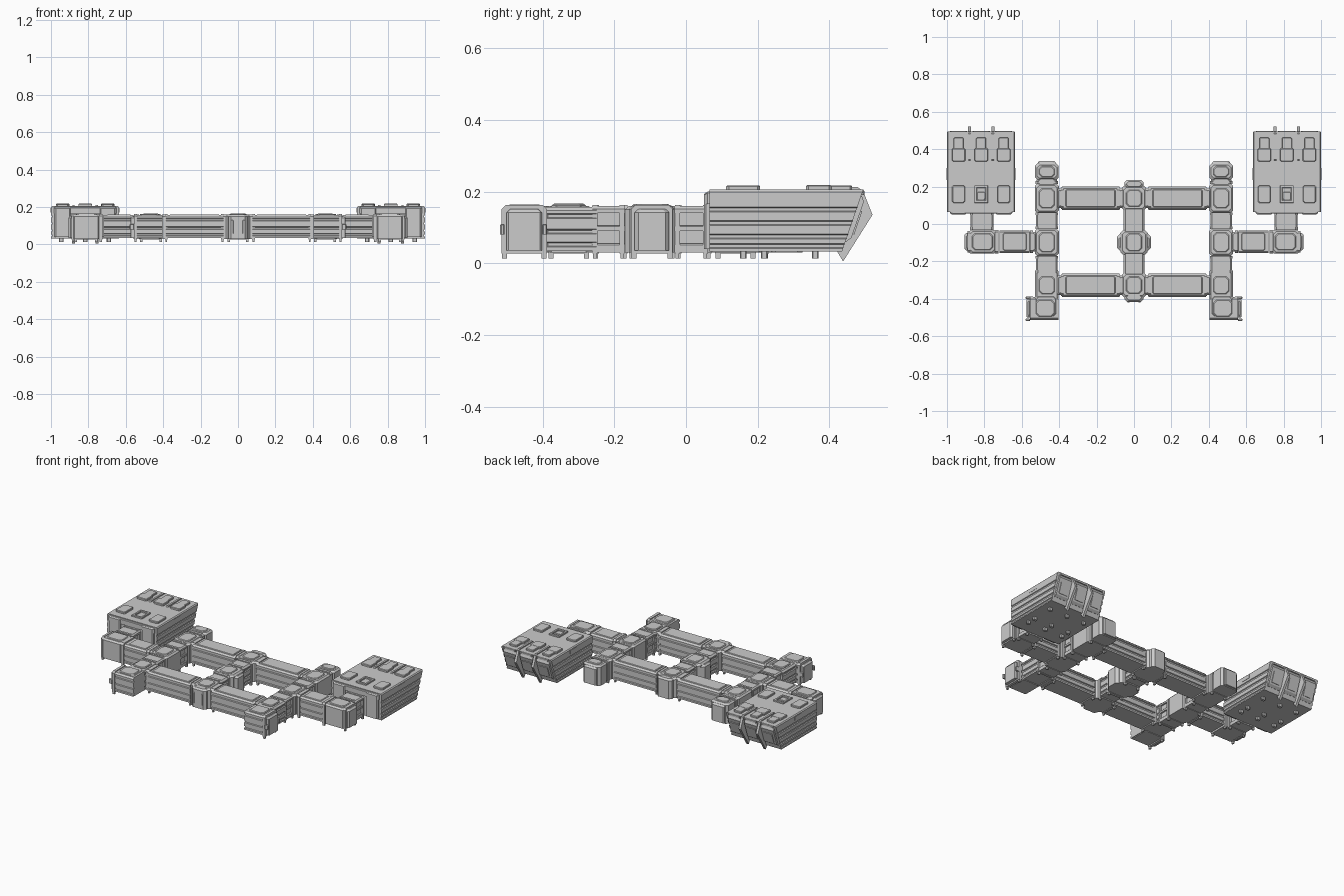
import bpy, bmesh

if "Cube" in bpy.data.objects:
    bpy.data.objects.remove(bpy.data.objects["Cube"])


def finish(name, bm, mirror):
    bmesh.ops.recalc_face_normals(bm, faces=bm.faces)
    me = bpy.data.meshes.new(name)
    bm.to_mesh(me)
    bm.free()
    ob = bpy.data.objects.new(name, me)
    bpy.context.collection.objects.link(ob)
    if mirror:
        m = ob.modifiers.new("mirror", 'MIRROR')
        m.use_mirror_merge = False
    return ob


def loft(name, rings, mirror=True):
    bm = bmesh.new()
    vs = [[bm.verts.new(p) for p in r] for r in rings]
    n = len(vs[0])
    for a, b in zip(vs, vs[1:]):
        for i in range(n):
            bm.faces.new((a[i], a[(i + 1) % n], b[(i + 1) % n], b[i]))
    bm.faces.new(vs[0])
    bm.faces.new(vs[-1])
    return finish(name, bm, mirror)


def prism(name, pts, axis, lo, hi, mirror=True):
    """Extrude a 2D outline along x (outline in y,z) or y (outline in x,z)."""
    put = {'x': lambda p, t: (t, p[0], p[1]), 'y': lambda p, t: (p[0], t, p[1])}[axis]
    return loft(name, [[put(p, t) for p in pts] for t in (lo, hi)], mirror)


def block(name, x0, x1, y0, y1, z0=.03, z1=.16, c=.012, t=.01, mirror=True):
    """Box with corner cuts c in plan and a bevelled roof edge t."""
    def ring(i, z):
        a, b, d, e = x0 + i, x1 - i, y0 + i, y1 - i
        return [(a + c, d, z), (b - c, d, z), (b, d + c, z), (b, e - c, z),
                (b - c, e, z), (a + c, e, z), (a, e - c, z), (a, d + c, z)]
    return loft(name, [ring(0, z0), ring(0, z1 - t), ring(t, z1)], mirror)


def grooved(c, w, z0, z1, grooves, top, g=.006):
    """Corridor section: side walls with horizontal grooves, bevelled roof."""
    half = [(w, z0)]
    for z in grooves:
        half += [(w, z - .007), (w - g, z - .004), (w - g, z + .004), (w, z + .007)]
    half += [(w, z1 - top), (w - top, z1)]
    return [(c + x, z) for x, z in half] + [(c - x, z) for x, z in reversed(half)]


def corridor(name, axis, c, w, lo, hi, mirror=True):
    prism(name, grooved(c, w, .034, .157, (.052, .088, .132), .01), axis, lo, hi, mirror)


def collar(name, axis, c, w, at, mirror=True, d=.009):
    """Frame round a joint with two small feet under it."""
    prism(name, grooved(c, w, .027, .163, (), .012), axis, at - d, at + d, mirror)
    for s in (-1, 1):
        m = c + s * (w - .008)
        prism(name + "_foot", [(m - .007, .013), (m + .007, .013), (m + .007, .04), (m - .007, .04)],
              axis, at - d * .7, at + d * .7, mirror)


def window_joint(name, axis, c, w, lo, hi):
    """Joint with two rows of recessed windows between frames."""
    prism(name + "_core", grooved(c, w - .012, .03, .155, (), .008), axis, lo, hi)
    prism(name + "_sill", grooved(c, w - .002, .03, .055, (), .004), axis, lo, hi)
    prism(name + "_rail", grooved(c, w - .002, .09, .105, (), .003), axis, lo, hi)
    prism(name + "_eave", grooved(c, w - .002, .14, .159, (), .008), axis, lo, hi)
    for at in (lo + .008, hi - .008):
        collar(name + "_frame", axis, c, w, at, d=.007)


# Long side wings
X = .466
corridor("wing_corridor", 'y', X, .063, -.40, -.25)
window_joint("wing_front_joint", 'y', X, .060, -.262, -.17)
block("wing_hub", X - .064, X + .064, -.17, -.025)
window_joint("wing_rear_joint", 'y', X, .060, -.028, .062)
block("wing_rear_hub", X - .064, X + .064, .06, .215)
block("wing_neck", X - .055, X + .055, .2, .25, z1=.155)
block("wing_end_cap", X - .063, X + .063, .235, .325, c=.014)
block("wing_end_door", X - .046, X + .046, .31, .337, .035, .15, c=.006)
collar("wing_end_collar", 'y', X, .06, .222)
for y0, y1 in ((-.15, -.045), (.085, .19), (-.375, -.28), (.25, .31)):
    block("wing_roof_lid", X - .042, X + .042, y0, y1, .15, .165, c=.015, t=.004)

# Front corner modules with outward doors
corridor("corner_module", 'x', -.451, .061, .404, .545)
block("corner_core", .41, .53, -.5, -.38)
collar("corner_collar", 'x', -.451, .063, .548)
block("corner_door", .55, .576, -.5, -.402, .035, .152, c=.005)
for y in (-.512, -.394):
    block("corner_latch", .555, .579, y - .006, y + .006, .08, .11, c=.003, t=.003)
block("corner_roof_lid", .425, .525, -.495, -.405, .15, .164, c=.015, t=.004)

# Cross corridors of the ladder frame
for tag, y in (("rear", .138), ("front", -.327)):
    corridor(tag + "_cross_corridor", 'x', y, .062, .078, .385)
    block(tag + "_cross_neck_inner", .05, .085, y - .052, y + .052, c=.004)
    block(tag + "_cross_neck_outer", .38, .415, y - .052, y + .052, c=.004)
    for x in (.083, .384):
        collar(tag + "_cross_collar", 'x', y, .057, x, d=.007)
    block(tag + "_cross_roof", .1, .365, y - .048, y + .048, .15, .161, c=.006, t=.003)
    block(tag + "_centre_hub", -.065, .065, y - .066, y + .066, mirror=False)
    block(tag + "_centre_lid", -.042, .042, y - .045, y + .045, .15, .166, c=.015, t=.004, mirror=False)

# Central spine
corridor("spine_corridor", 'y', 0, .055, -.27, .08, mirror=False)
block("spine_rear_cap", -.052, .052, .19, .236, c=.014, mirror=False)
block("spine_front_cap", -.052, .052, -.416, -.37, c=.014, mirror=False)
block("spine_bulge", -.09, .09, -.148, -.048, z1=.15, c=.02, mirror=False)
block("spine_bulge_core", -.072, .072, -.165, -.032, c=.014, mirror=False)
block("spine_lid", -.042, .042, -.145, -.05, .15, .165, c=.015, t=.004, mirror=False)
for y in (-.252, -.172, -.022, .062):
    collar("spine_collar", 'y', 0, .057, y, mirror=False)
for s in (-1, 1):
    block("spine_door_trim", s * .03 - .006, s * .03 + .006, -.421, -.40, .06, .13, c=.002, t=.002, mirror=False)

# Outer arms
Y = -.095
block("arm_root", .52, .56, Y - .053, Y + .053, c=.004)
collar("arm_root_collar", 'x', Y, .06, .548)
corridor("arm_corridor", 'x', Y, .061, .56, .72)
block("arm_corridor_roof", .575, .7, Y - .047, Y + .047, .15, .161, c=.006, t=.003)
collar("arm_mid_collar", 'x', Y, .064, .733)
block("arm_hub", .735, .887, Y - .064, Y + .064, c=.014)
block("arm_end_door", .87, .906, Y - .048, Y + .048, .035, .152, c=.01)
collar("arm_end_collar", 'x', Y, .058, .882, d=.007)
block("arm_roof_lid", .755, .865, Y - .045, Y + .045, .15, .165, c=.015, t=.004)
window_joint("hangar_link", 'y', .813, .063, -.032, .062)

# Hangars: grooved hull with a sloped rear face
H0, H1 = .635, 1.0
HC = (H0 + H1) / 2
hull = prism("hangar_hull", grooved(HC, (H1 - H0) / 2, .033, .205, (.048, .075, .112, .15), .006, .005),
             'y', .065, .487)
for v in hull.data.vertices:
    if v.co.y > .3:
        v.co.y = .435 + (v.co.z - .033) * .345


def slope(z, off):
    return (.435 + (z - .033) * .345 + off, z - off * .3)


for x in (.697, .817, .938):
    # Rear bay doors on the slope
    prism("bay_door", [slope(.06, -.01), slope(.06, .002), slope(.075, .012), slope(.175, .012),
                       slope(.188, .002), slope(.188, -.01)], 'x', x - .046, x + .046)
    prism("bay_door_panel", [slope(.085, 0), slope(.085, .016), slope(.15, .016), slope(.15, 0)],
          'x', x - .03, x + .03)
    # Roof panels
    block("roof_panel_rear", x - .036, x + .036, .335, .405, .2, .218, c=.006, t=.003)
    block("roof_panel_rear_tail", x - .027, x + .027, .395, .463, .2, .217, c=.006, t=.003)
    block("eave_tab", x - .04, x + .04, .47, .497, .19, .205, c=.003, t=.003)
for x in (.697, .938):
    block("roof_panel_front", x - .034, x + .034, .112, .207, .2, .217, c=.008, t=.003)
    block("hangar_front_buttress", x - .042, x + .042, .05, .075, .04, .198, c=.006, t=.006)
# Square roof hatch with a rim
for dx, dy, sx, sy in ((-.03, 0, .007, .047), (.03, 0, .007, .047), (0, -.04, .03, .007), (0, .04, .03, .007)):
    block("roof_hatch_rim", .817 + dx - sx, .817 + dx + sx, .16 + dy - sy, .16 + dy + sy,
          .2, .215, c=.001, t=.002)
block("roof_hatch_cover", .795, .839, .13, .17, .2, .208, c=.004, t=.002)

# Fins between bay doors
FIN = [(.465, .2), (.492, .206), (.52, .135), (.438, .005), (.42, .035)]
for x in (.755, .88):
    prism("bay_fin", FIN, 'x', x - .008, x + .008)
    prism("fin_roof_rib", [(.335, .2), (.345, .212), (.48, .212), (.493, .2)], 'x', x - .006, x + .006)

# Hangar side slots, front brow and feet
for x in (H0, H1):
    block("hangar_side_slot", x - .002, x + .002, .235, .3, .172, .196, c=.0005, t=.0005)
block("hangar_front_brow", .65, .985, .056, .075, .165, .2, c=.004, t=.004)
for x in (.69, .817, .945):
    for y in (.16, .218, .36):
        block("hangar_foot", x - .012, x + .012, y - .009, y + .009, .014, .04, c=.003, t=.001)
